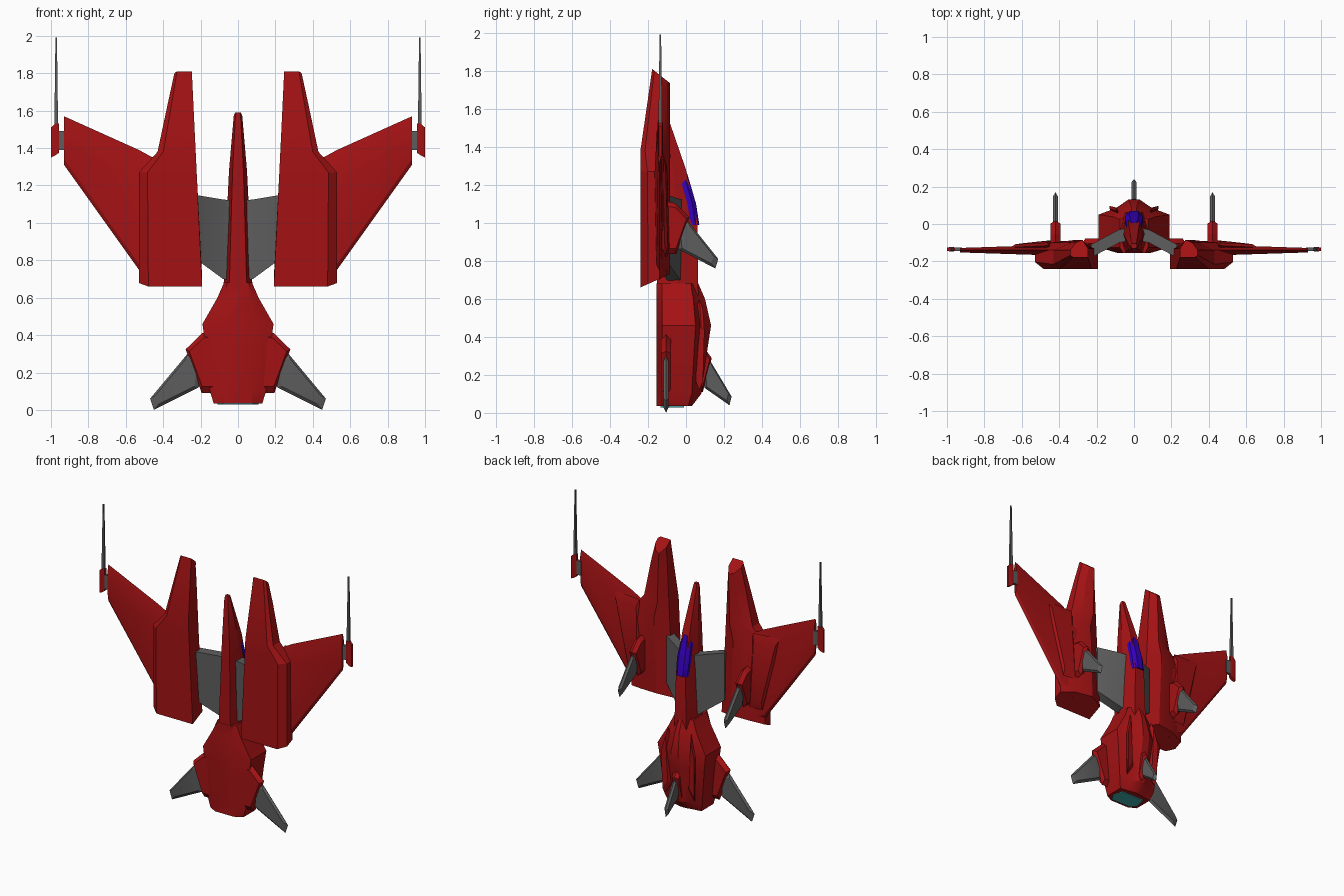
import bpy, bmesh, math
from mathutils import Vector

cube = bpy.data.objects.get("Cube")
if cube:
    bpy.data.objects.remove(cube)


def material(name, red, green, blue):
    mat = bpy.data.materials.new(name)
    mat.use_nodes = True
    colour = (red, green, blue, 1)
    mat.diffuse_color = colour
    mat.node_tree.nodes["Principled BSDF"].inputs["Base Color"].default_value = colour
    return mat


RED = material("deep red", .37, .006, .007)
GREY = material("dark grey", .11, .11, .11)
BLUE = material("canopy blue", .035, 0, .5)
CYAN = material("engine cyan", .05, .42, .44)
UP = Vector((0, 0, 1))


def loft(name, rings, mat):
    """Skin a list of equal-length point rings and cap both ends."""
    bm = bmesh.new()
    loops = [[bm.verts.new(point) for point in ring] for ring in rings]
    count = len(loops[0])
    for lower, upper in zip(loops, loops[1:]):
        for i in range(count):
            j = (i + 1) % count
            bm.faces.new((lower[i], lower[j], upper[j], upper[i]))
    bm.faces.new(loops[0])
    bm.faces.new(loops[-1])
    bmesh.ops.recalc_face_normals(bm, faces=bm.faces)
    mesh = bpy.data.meshes.new(name)
    bm.to_mesh(mesh)
    bm.free()
    mesh.materials.append(mat)
    part = bpy.data.objects.new(name, mesh)
    bpy.context.collection.objects.link(part)
    bpy.ops.object.select_all(action="DESELECT")
    part.select_set(True)
    bpy.context.view_layer.objects.active = part
    bpy.ops.object.shade_smooth_by_angle(angle=math.radians(25))


def both(name, rings, mat):
    """Left part and its mirrored right twin."""
    loft("left_" + name, rings, mat)
    loft("right_" + name, [[(-x, y, z) for x, y, z in ring] for ring in rings], mat)


def symmetric_ring(z, half):
    """Close a half outline across the centre plane."""
    outline = half + [(-x, y) for x, y in reversed(half)]
    return [(x, y, z) for x, y in outline]


def slab_ring(x, y, low, high, half_thick):
    """Upright rectangle across the x axis."""
    front, back = y - half_thick, y + half_thick
    return [(x, front, low), (x, back, low), (x, back, high), (x, front, high)]


def blade(outline, normal, half_thick, inset=.8):
    """Thin plate whose two faces are shrunk to give bevelled edges."""
    points = [Vector(point) for point in outline]
    middle = sum(points, Vector()) / len(points)
    offset = normal.normalized() * half_thick
    face = [middle.lerp(point, inset) for point in points]
    return [[p - offset for p in face], points, [p + offset for p in face]]


# Central fuselage and nose
def fuselage_ring(z, width, belly, back):
    side = (belly + back) / 2
    return symmetric_ring(z, [(width * .6, belly), (width, side), (width * .6, back)])


loft("fuselage", [
    fuselage_ring(.6, .08, -.155, .065),
    fuselage_ring(1, .062, -.145, .06),
    fuselage_ring(1.28, .048, -.14, 0),
    fuselage_ring(1.57, .023, -.135, -.1),
    fuselage_ring(1.59, .016, -.13, -.105),
], RED)


# Canopy bulging from the upper fuselage
def canopy_ring(z, width, top):
    return symmetric_ring(z, [(width, top - .045), (width, top - .02), (width / 2, top)])


loft("canopy", [
    canopy_ring(.99, .044, .07),
    canopy_ring(1.1, .048, .053),
    canopy_ring(1.2, .042, .024),
    canopy_ring(1.26, .024, .006),
], BLUE)


# Tail body with flared shoulders and a spine
def tail_ring(z, width, spine):
    keel = .04 + width / 4
    return symmetric_ring(z, [(keel, -.155), (width, -.125), (width, spine * .38),
                              (width / 2, spine * .65), (width * .15, spine)])


loft("tail_body", [
    tail_ring(.035, .13, .03),
    tail_ring(.1, .15, .08),
    tail_ring(.35, .175, .115),
    tail_ring(.46, .19, .132),
    tail_ring(.6, .11, .1),
    tail_ring(.68, .075, .065),
], RED)

# Glowing engine plate under the tail
nozzle = [(.08, -.135), (.11, -.09), (.09, -.01)]
loft("engine_nozzle", [symmetric_ring(z, nozzle) for z in (.029, .037)], CYAN)

# Raised panels beside the spine
both("tail_panel", blade([(.09, .07, .6), (.13, .08, .45), (.12, .07, .12), (.07, .07, .2)],
                         Vector((.4, 1, 0)), .02), RED)

# Sloping struts between fuselage and nacelles
both("strut", [
    slab_ring(.03, -.055, .69, 1.12, .035),
    slab_ring(.08, -.065, .7, 1.125, .035),
    slab_ring(.23, -.145, .81, 1.15, .035),
], GREY)


# Nacelles, with slanted ends
def nacelle_ring(z, outer, front, slope=0):
    inner = .16 + z * .048
    bevel = (outer - inner) * .15
    outline = [(inner, front), (outer - bevel, front), (outer, front + bevel * .8),
               (outer, -.14), (outer - bevel * 2, -.1), (inner + bevel * 2, -.085),
               (inner, -.13)]
    return [(x, y, z + slope * (y - front)) for x, y in outline]


both("nacelle", [
    nacelle_ring(.66, .53, -.24, .45),
    nacelle_ring(1.27, .53, -.24),
    nacelle_ring(1.38, .43, -.24),
    nacelle_ring(1.64, .375, -.202),
    nacelle_ring(1.81, .34, -.178, -.8),
], RED)


# Swept wings with a ridge along each face
def wing_ring(x, lead, trail, thick):
    ridge = trail + (lead - trail) * .8
    profile = [(0, lead), (-thick, ridge), (-thick * .6, trail + .03),
               (0, trail), (thick * .6, trail + .03), (thick, ridge)]
    return [(x, y - .14, z) for y, z in profile]


both("wing", [
    wing_ring(.42, 1.33, .7, .045),
    wing_ring(.53, 1.39, .75, .025),
    wing_ring(.93, 1.57, 1.31, .012),
], RED)
both("wing_root_fairing", blade([(.45, -.115, 1.35), (.66, -.125, 1.36), (.53, -.11, .82),
                                 (.43, -.1, .82)], Vector((.1, 1, 0)), .015), RED)

# Wing tip pods and guns
both("tip_mount", [slab_ring(x, -.135, 1.39, 1.49, .01) for x in (.92, .962)], GREY)
both("tip_pod", [
    slab_ring(.957, -.135, 1.375, 1.53, .01),
    slab_ring(.978, -.135, 1.36, 1.53, .013),
    slab_ring(1, -.135, 1.35, 1.51, .008),
], RED)
both("tip_gun", [[(.972 + side * size, -.135 + depth * size, z)
                  for side, depth in ((-1, -1), (1, -1), (1, 1), (-1, 1))]
                 for z, size in ((1.52, .01), (1.99, .004))], GREY)


# Swept fins: a red base and a grey tip growing from it
BASE = [(-.75, .42), (-.4, .37), (.05, .08), (-.38, -.7), (-.75, -.7)]
TIP = [(-.4, 0), (0, 0), (1, -.8), (.9, -1), (-.3, -.6)]


def fin(name, root, out, reach, drop, build):
    root, out = Vector(root), Vector(out)
    for suffix, shape, thick, mat in (("_base", BASE, .027, RED), ("_tip", TIP, .014, GREY)):
        outline = [root + out * reach * along + UP * drop * rise for along, rise in shape]
        build(name + suffix, blade(outline, out.cross(UP), thick), mat)


fin("nacelle_fin", (.42, .01, 1.01), (0, 1, 0), .16, .25, both)
fin("tail_fin", (.27, -.105, .3), (1, 0, 0), .2, .3, both)
fin("dorsal_fin", (0, .13, .27), (0, 1, 0), .11, .23, loft)
